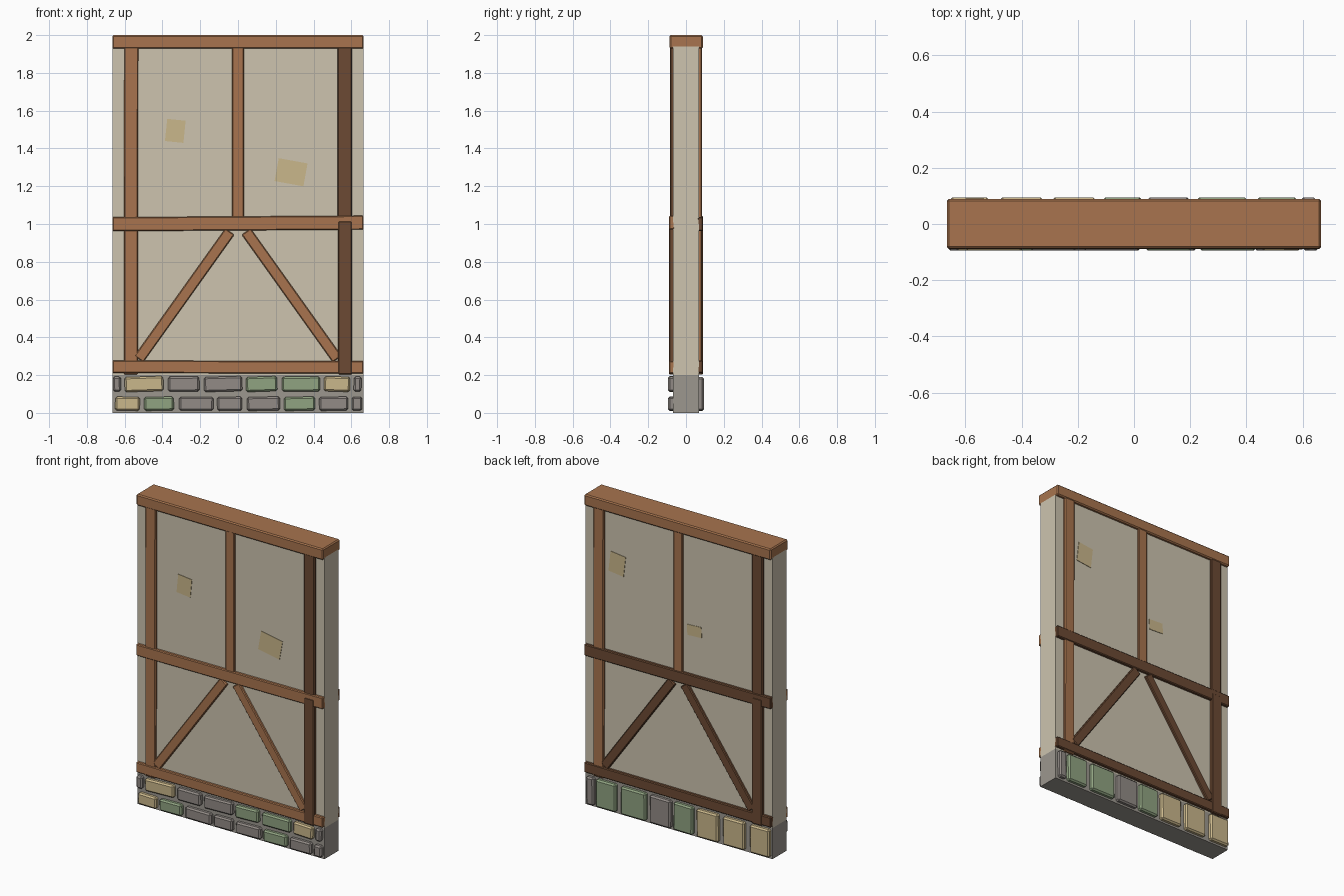
import bpy, bmesh, math, random
from mathutils import Matrix, Vector

if "Cube" in bpy.data.objects:
    bpy.data.objects.remove(bpy.data.objects["Cube"])

random.seed(4)


def material(name, r, g, b):
    m = bpy.data.materials.new(name)
    lin = [((c / 255 + 0.055) / 1.055) ** 2.4 for c in (r, g, b)]
    m.diffuse_color = (*lin, 1)
    m.use_nodes = True
    m.node_tree.nodes["Principled BSDF"].inputs["Base Color"].default_value = m.diffuse_color
    return m


PLASTER = material("plaster", 205, 196, 175)
MORTAR = material("mortar", 156, 151, 143)
WOOD = material("light wood", 168, 116, 78)
DARK = material("dark wood", 108, 74, 51)
GREY = material("grey stone", 146, 139, 134)
GREEN = material("green stone", 144, 163, 129)
TAN = material("tan stone", 202, 183, 139)


def box(name, size, centre, mat, bevel=0, angle=0):
    """Box with bevelled edges, turned about the y axis."""
    bm = bmesh.new()
    bmesh.ops.create_cube(bm, size=1, matrix=Matrix.Diagonal((*size, 1)))
    if bevel:
        bmesh.ops.bevel(bm, geom=bm.edges[:], offset=bevel, segments=1,
                        affect='EDGES', clamp_overlap=True)
    me = bpy.data.meshes.new(name)
    bm.to_mesh(me)
    bm.free()
    me.materials.append(mat)
    ob = bpy.data.objects.new(name, me)
    ob.matrix_world = Matrix.Translation(centre) @ Matrix.Rotation(angle, 4, 'Y')
    bpy.context.collection.objects.link(ob)
    return ob


def timber(name, side, a, b, width, depth, mat, inner=0.06, bevel=0.005):
    """Beam on one wall face from a to b (x, z); side 1 is front, -1 back."""
    a, b = Vector((a[0] * side, a[1])), Vector((b[0] * side, b[1]))
    d = b - a
    mid = (a + b) / 2
    return box(name, (d.length, depth - inner, width),
               (mid.x, -side * (depth + inner) / 2, mid.y), mat, bevel,
               -math.atan2(d.y, d.x))


def stone(name, side, x0, x1, z0, z1, mat, tilt):
    box(name, (x1 - x0, 0.04, z1 - z0),
        ((x0 + x1) / 2, -side * 0.075, (z0 + z1) / 2), mat, 0.009,
        random.uniform(-tilt, tilt))


# Wall core, footing and top beam
box("plaster_wall", (1.33, 0.14, 1.74), (0, 0, 1.07), PLASTER)
box("stone_footing", (1.33, 0.14, 0.2), (0, 0, 0.1), MORTAR)
box("top_beam", (1.33, 0.176, 0.072), (0, 0.001, 1.964), WOOD, 0.007)

# Timber frame, the back being the front turned half round
for side, label, rail in ((1, "front", WOOD), (-1, "back", DARK)):
    timber(label + "_middle_rail", side, (-0.665, 0.999), (0.665, 1.007), 0.074, 0.089, rail)
    timber(label + "_bottom_rail", side, (-0.665, 0.244), (0.665, 0.241), 0.066, 0.089, rail)
    timber(label + "_light_post", side, (-0.567, 0.203), (-0.565, 1.94), 0.074, 0.085, WOOD)
    timber(label + "_centre_post", side, (0, 1.02), (0, 1.94), 0.064, 0.085, WOOD)
    timber(label + "_dark_upper_post", side, (0.565, 1.0), (0.565, 1.94), 0.076, 0.085, DARK)
    timber(label + "_dark_lower_post", side, (0.567, 0.203), (0.567, 1.015), 0.074, 0.091, DARK)
    for s in (-1, 1):
        timber(label + "_brace", side, (s * 0.525, 0.285), (s * 0.043, 0.96), 0.058, 0.086, rail)

# Thin plaster patches: side, x, z, width, height, angle
for side, x, z, w, h, ang in ((1, -0.332, 1.493, 0.098, 0.118, 0.1),
                              (1, 0.281, 1.274, 0.155, 0.123, 0.18),
                              (-1, 0.44, 1.605, 0.108, 0.13, -0.12),
                              (-1, -0.11, 1.32, 0.102, 0.068, 0.05)):
    box("plaster_patch", (w, 0.005, h), (x, -side * 0.0705, z), TAN, 0, ang)

# Footing stones: two rows in front, one row of tall blocks behind
upper = ((-0.662, -0.62, GREY), (-0.6, -0.395, TAN), (-0.37, -0.205, GREY),
         (-0.18, 0.022, GREY), (0.042, 0.207, GREEN), (0.233, 0.435, GREEN),
         (0.455, 0.593, TAN), (0.613, 0.653, GREY))
lower = ((-0.65, -0.52, TAN), (-0.497, -0.34, GREEN), (-0.312, -0.13, GREY),
         (-0.11, 0.022, GREY), (0.048, 0.222, GREY), (0.243, 0.408, GREEN),
         (0.43, 0.583, GREY), (0.603, 0.657, GREY))
back = ((-0.655, -0.517, TAN), (-0.477, -0.325, TAN), (-0.29, -0.137, TAN),
        (-0.11, 0.027, GREEN), (0.048, 0.197, GREY), (0.225, 0.403, GREEN),
        (0.438, 0.58, GREEN), (0.595, 0.648, GREY))
for row, side, z0, z1, tilt in ((upper, 1, 0.113, 0.192, 0.04),
                                (lower, 1, 0.012, 0.085, 0.03),
                                (back, -1, 0.012, 0.19, 0.02)):
    for x0, x1, mat in row:
        stone("footing_stone", side, x0, x1, z0, z1, mat, tilt)
